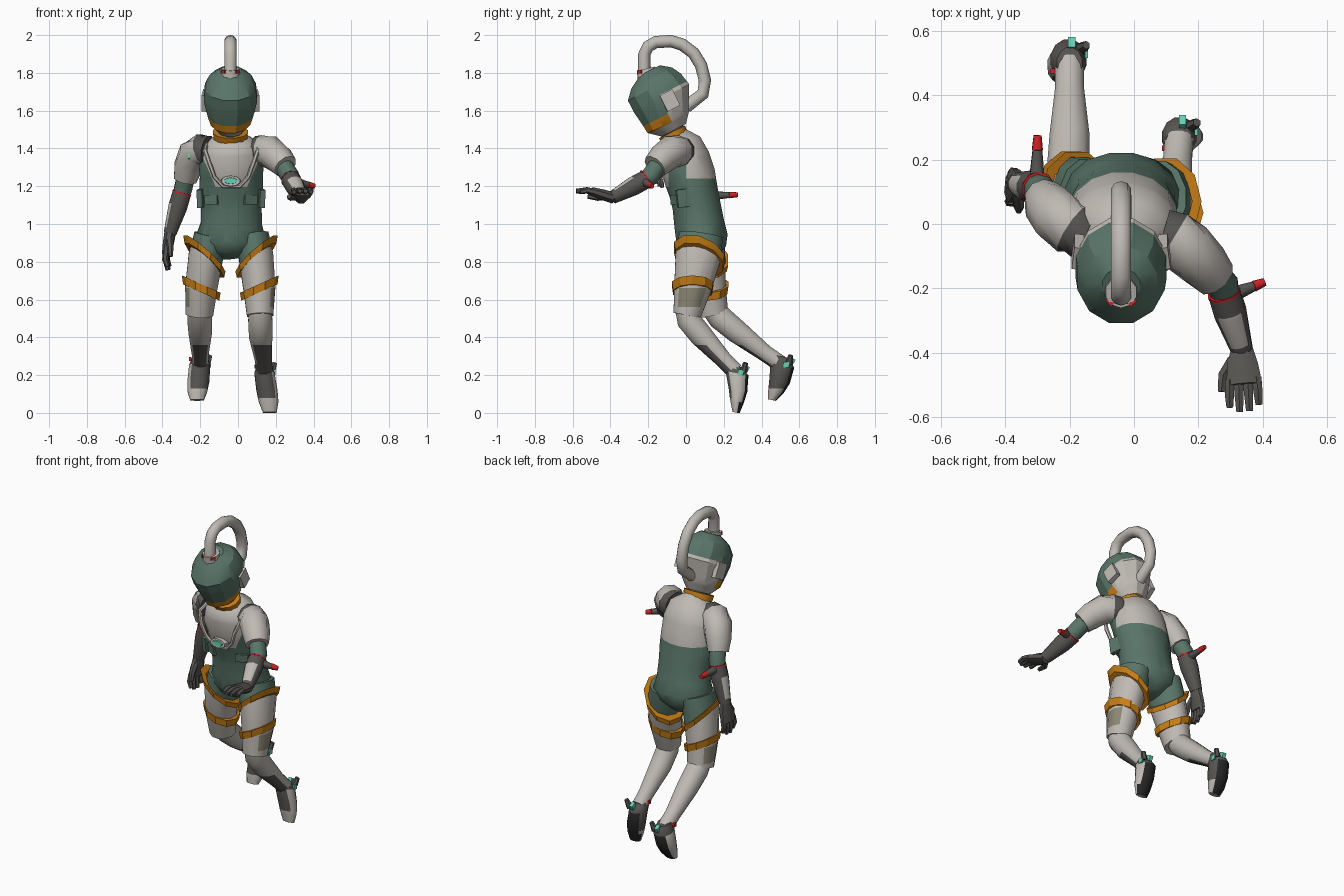
import bpy, bmesh, math
from mathutils import Vector, Matrix

if "Cube" in bpy.data.objects:
    bpy.data.objects.remove(bpy.data.objects["Cube"])

COLORS = {
    "green": (0.1, 0.178, 0.14), "light_grey": (0.52, 0.49, 0.45),
    "dark_grey": (0.095, 0.09, 0.083), "orange": (0.58, 0.21, 0.008),
    "red": (0.62, 0.015, 0.02), "teal": (0.13, 0.64, 0.46),
    "tan": (0.26, 0.245, 0.18), "black": (0.02, 0.02, 0.02)}
MATS = {}
for n, c in COLORS.items():
    MATS[n] = bpy.data.materials.new(n)
    MATS[n].diffuse_color = (*c, 1)
NAMES = list(COLORS)
G, L, D, O, R, T, TAN, B = NAMES


def finish(name, bm, cuts=(), rule=None, mat=None, matrix=None, angle=50):
    """Cut colour borders, colour faces, make the object."""
    bmesh.ops.recalc_face_normals(bm, faces=bm.faces[:])
    for pt, no in cuts:
        geom = bm.verts[:] + bm.edges[:] + bm.faces[:]
        bmesh.ops.bisect_plane(bm, geom=geom, plane_co=pt, plane_no=no, dist=1e-4)
    bm.normal_update()
    used = []
    for f in bm.faces:
        m = rule(f.calc_center_median(), f.normal) if rule else mat or NAMES[f.material_index]
        if m not in used:
            used.append(m)
        f.material_index = used.index(m)
    me = bpy.data.meshes.new(name)
    bm.to_mesh(me)
    bm.free()
    for m in used:
        me.materials.append(MATS[m])
    if matrix:
        me.transform(matrix)
    me.shade_smooth()
    me.set_sharp_from_angle(angle=math.radians(angle))
    ob = bpy.data.objects.new(name, me)
    bpy.context.collection.objects.link(ob)
    return ob


def loft(name, rings, mats=L, sides=12, axis=None, ref=(1, 0, 0), **kw):
    """Skin rings (x, y, z, half width, half depth) along their path."""
    bm = bmesh.new()
    pts = [Vector(r[:3]) for r in rings]
    loops = []
    for i, r in enumerate(rings):
        t = Vector(axis) if axis else pts[min(i + 1, len(pts) - 1)] - pts[max(i - 1, 0)]
        t.normalize()
        u = Vector(ref)
        u = (u - t * u.dot(t)).normalized()
        v = t.cross(u)
        loops.append([bm.verts.new(pts[i] + u * r[3] * math.cos(a) + v * r[-1] * math.sin(a))
                      for a in (math.tau * (k + .5) / sides for k in range(sides))])
    seg = [mats] * (len(rings) - 1) if isinstance(mats, str) else mats
    for i, m in enumerate(seg):
        for k in range(sides):
            j = (k + 1) % sides
            f = bm.faces.new((loops[i][k], loops[i][j], loops[i + 1][j], loops[i + 1][k]))
            f.material_index = NAMES.index(m)
    for lp, m in ((loops[0], seg[0]), (loops[-1], seg[-1])):
        bm.faces.new(lp).material_index = NAMES.index(m)
    return finish(name, bm, **kw)


def box(name, loc, size, mat, rx=0, rz=0, matrix=None):
    bm = bmesh.new()
    m = Matrix.Translation(loc) @ Matrix.Rotation(rz, 4, 'Z') @ Matrix.Rotation(rx, 4, 'X')
    bmesh.ops.create_cube(bm, size=1, matrix=m @ Matrix.Diagonal((*size, 1)))
    return finish(name, bm, mat=mat, matrix=matrix)


def band(name, c, a, b, sx, sy, h=.036, sides=10):
    """Sloping strap around a thigh."""
    bm = bmesh.new()
    rows = []
    for k in range(sides):
        ang = math.tau * k / sides
        row = []
        for s, dz in ((1.08, -h / 2), (1.15, h / 2), (.85, h / 2), (.85, -h / 2)):
            x, y = a * s * math.cos(ang), b * s * math.sin(ang)
            row.append(bm.verts.new((c[0] + x, c[1] + y, c[2] + sx * x + sy * y + dz)))
        rows.append(row)
    for k in range(sides):
        p, q = rows[k], rows[(k + 1) % sides]
        for i in range(4):
            j = (i + 1) % 4
            bm.faces.new((p[i], q[i], q[j], p[j]))
    return finish(name, bm, mat=O, angle=30)


# Torso: green body, pale yoke on the back and bib on the front
def torso_rule(c, n):
    if c.y > .0:
        return L if c.z > 1.24 else G
    inside = abs(c.x + .035) < .08 + .44 * (c.z - 1.19)
    return L if c.z > 1.36 or (c.z > 1.195 and inside) else G


loft("torso", [(-.035, .1, .82, .05, .06), (-.04, .095, .865, .14, .12), (-.04, .085, .92, .19, .14),
               (-.035, .07, 1.0, .165, .135), (-.035, .055, 1.1, .163, .13), (-.037, .04, 1.17, .172, .132),
               (-.035, .02, 1.25, .17, .14), (-.035, -.01, 1.34, .175, .14), (-.035, -.035, 1.42, .15, .12),
               (-.038, -.06, 1.47, .07, .07)], sides=16, rule=torso_rule,
     cuts=[((0, 0, z), (0, 0, 1)) for z in (1.195, 1.24, 1.36)] + [((0, 0, 0), (0, 1, 0))] +
          [((-.035 + s * .08, 0, 1.19), (s * .16, 0, -.07)) for s in (-1, 1)])
loft("bib_rim", [(-.165, -.03, 1.43, .01), (-.175, -.13, 1.39, .012), (-.15, -.15, 1.32, .012),
                 (-.125, -.138, 1.25, .011), (-.08, -.128, 1.2, .011), (.01, -.128, 1.2, .011),
                 (.055, -.138, 1.25, .011), (.08, -.15, 1.32, .012), (.105, -.13, 1.39, .012),
                 (.095, -.03, 1.43, .01)], L, 6, ref=(0, 1, .1))
loft("back_collar_rim", [(-.165, -.04, 1.43, .012), (-.12, .05, 1.43, .012), (.05, .05, 1.43, .012),
                         (.095, -.04, 1.43, .012)], L, 6, ref=(0, 0, 1))
loft("chest_badge", [(-.038, -.115, 1.225, .055, .032), (-.038, -.15, 1.228, .05, .028)], L, 10)
loft("badge_light", [(-.038, -.148, 1.228, .036, .018), (-.038, -.156, 1.228, .034, .016)], T, 10)
for s in (-1, 1):
    box("side_pouch", (-.037 + s * .153, .01, 1.14), (.028, .12, .095), G, rx=.12, rz=s * .25)
    box("front_pouch", (-.037 + s * .1, -.052, 1.13), (.075, .03, .05), G, rx=.1, rz=s * .5)

# Neck and orange collar
loft("neck", [(-.04, -.055, 1.42, .065), (-.04, -.085, 1.55, .065)], D)
loft("neck_collar", [(-.04, -.058, 1.455, .092, .074), (-.04, -.074, 1.488, .095, .08)], O)

# Helmet, built upright and then tipped forward
HEAD = Matrix.Translation((-.04, -.14, 1.66)) @ Matrix.Rotation(.47, 4, 'X')


def helmet_rule(c, n):
    if c.z > .02:
        return G
    if c.y > .005 or c.z < -.138:
        return L
    return O if c.z < -.088 else G


loft("helmet", [(0, -.008, -.18, .07, .075), (0, -.015, -.13, .108, .127), (0, -.006, -.085, .124, .14),
                (0, .012, 0, .146, .17),
                (0, .005, .07, .14, .163), (0, .015, .12, .115, .125), (0, .025, .16, .06, .06)],
     axis=(0, 0, 1), rule=helmet_rule, matrix=HEAD, angle=25,
     cuts=[((0, 0, z), (0, 0, 1)) for z in (.02, -.088, -.138)] + [((0, .005, 0), (0, 1, 0))])
for s in (-1, 1):
    box("ear_pad", (s * .134, .045, -.03), (.03, .075, .095), L, matrix=HEAD, rz=s * .12)

# Breathing tube over the head
loft("tube", [(-.04, -.22, 1.77, .034), (-.04, -.22, 1.9, .033), (-.04, -.2, 1.94, .033),
              (-.04, -.16, 1.963, .033), (-.04, -.08, 1.968, .033), (-.04, -.02, 1.95, .033),
              (-.04, .04, 1.905, .033), (-.04, .08, 1.84, .033), (-.04, .1, 1.76, .033),
              (-.04, .09, 1.69, .033), (-.04, .0, 1.62, .034)], L, 10)
loft("tube_socket", [(-.04, -.2, 1.77, .056), (-.04, -.212, 1.822, .05)], L, 10)
for k in range(4):
    a = math.pi / 4 + k * math.pi / 2
    box("socket_clip", (-.04 + .05 * math.cos(a), -.208 + .05 * math.sin(a), 1.806), (.012, .025, .018), R, rz=a)


# Arms
def hand(wrist, d, side, thumb):
    """Palm, four bent fingers and a thumb."""
    w, d, side = Vector(wrist), Vector(d).normalized(), Vector(side).normalized()
    bend = d.cross(side).normalized()
    if bend.z > 0 or (abs(bend.z) < .3 and bend.x < 0):
        bend = -bend
    p = lambda a, b, c=0: tuple(w + d * a + side * b + bend * c)
    loft("palm", [(*p(-.01, 0), .034, .032), (*p(.05, 0), .052, .03), (*p(.115, .003), .06, .024)],
         D, 8, ref=side)
    for i in range(4):
        b = -.042 + i * .028
        e = .155 + .018 * (i in (1, 2))
        loft("finger", [(*p(.095, b), .017), (*p(.14, b * 1.06, .002), .0165), (*p(e + .02, b * 1.08, .022), .012)],
             D, 6, ref=side)
    loft("thumb", [(*p(.03, thumb * .03, .005), .02), (*p(.07, thumb * .062, .02), .018),
                   (*p(.12, thumb * .07, .03), .012)], D, 6, ref=side)


def arm(sleeve, elbow, cuff, wrist, out, up):
    cuff, wrist, out, up = Vector(cuff), Vector(wrist), Vector(out), Vector(up)
    d = wrist - cuff
    loft("sleeve", sleeve, [D, L, L, L], 10)
    loft("upper_arm", [(*sleeve[-2][:3], .05), (*elbow, .05), (*cuff.lerp(wrist, .1), .045)], G, 10)
    loft("cuff_ring", [(*cuff.lerp(wrist, -.02), .053), (*cuff.lerp(wrist, .02), .053)], R, 10)

    # Dark forearm with a pale stripe on the back of it
    def rule(c, n):
        t = (c - cuff).dot(d) / d.length_squared
        return L if .3 < t < .88 and n.dot(up) > .72 else D
    loft("forearm", [(*cuff, .051), (*cuff.lerp(wrist, .35), .052), (*wrist, .035)], D, 12, rule=rule,
         cuts=[(cuff.lerp(wrist, t), d) for t in (.3, .88)])
    s = cuff.lerp(wrist, .06) + out * .2
    e = cuff + out
    loft("spike", [(*s, .025), (*s.lerp(e, .65), .016), (*s.lerp(e, .66), .018), (*e, .013)],
         [D, R, R], 8, ref=(.1, .2, 1))


arm([(.09, -.03, 1.385, .08), (.125, -.04, 1.385, .085), (.165, -.075, 1.385, .087), (.215, -.125, 1.345, .08),
     (.25, -.165, 1.305, .068)], (.277, -.19, 1.25), (.28, -.215, 1.235), (.335, -.39, 1.14),
    (.125, .035, -.035), (.1, -.35, .93))
hand((.335, -.39, 1.14), (.04, -1, .3), (1, .1, 0), -1)
arm([(-.16, -.03, 1.39, .08), (-.19, -.015, 1.395, .085), (-.235, .02, 1.37, .085), (-.265, .055, 1.3, .077),
     (-.28, .08, 1.235, .063)], (-.29, .105, 1.19), (-.297, .11, 1.165), (-.36, .125, .95),
    (-.002, .165, -.01), (-1, 0, .25))
hand((-.36, .125, .95), (-.17, -.08, -1), (.1, 1, 0), -1)
box("shoulder_light", (-.248, -.052, 1.365), (.03, .012, .04), T, rx=-.1, rz=-.2)


# Legs
def leg(s, thigh, shin, boot, strap1, strap2, toe_z):
    sx = s * .85
    no = (-sx, .25, 1)
    p0 = Vector(strap1)

    def rule(c, n):
        if (c - p0).dot(Vector(no)) > 0:
            return G
        return TAN if n.x * s > .8 and .56 < c.z < .66 else L
    loft("thigh", thigh, rule=rule, cuts=[(strap1, no)] + [((0, 0, z), (0, 0, 1)) for z in (.56, .66)])
    band("hip_strap", strap1, .097, .122, sx, -.25)
    band("thigh_strap", strap2, .089, .1, s * .45, 0, .044)
    loft("shin", shin, sides=12, cuts=[((0, 0, .36), (0, 0, 1))],
         rule=lambda c, n: D if c.z < .36 and n.y < -.3 else L)
    sole = Vector((0, .9, -.35))
    x, y, z, a, b = boot[1]

    # Boot: black sole, pale toe cap and outer side panel
    def boot_rule(c, n):
        if n.dot(sole) > .62 and c.z < z:
            return B
        return L if c.z < toe_z or (n.x * s > .75 and c.z < z - .02) else D
    loft("boot", boot, sides=12, axis=(0, .2, 1), rule=boot_rule, cuts=[((0, 0, toe_z), (0, 0, 1))])
    box("heel_light", (x + .01, y + b * .72, z + .026), (.022, .035, .03), T, rx=-.5)
    box("side_light", (x + a * .96, y + .02, z + .005), (.01, .03, .03), T)
    loft("heel_spur", [(x + .04, y + .035, z + .01, .02), (x + .055, y + .045, z + .055, .013)], D, 6)
    box("boot_tab", (x - a * .85, y - .035, z + .035), (.014, .016, .022), R)


leg(-1, [(-.145, .085, .94, .09, .12), (-.17, .09, .83, .095, .122), (-.195, .115, .66, .088, .1),
         (-.205, .145, .52, .076, .082)],
    [(-.205, .14, .56, .064), (-.203, .18, .505, .068), (-.2, .27, .43, .064), (-.2, .42, .315, .046),
     (-.2, .5, .26, .046)],
    [(-.2, .5, .3, .04, .05), (-.203, .51, .25, .058, .066), (-.21, .495, .165, .06, .057),
     (-.215, .475, .11, .053, .042), (-.217, .455, .068, .038, .022)], (-.178, .09, .825), (-.195, .115, .66), .13)
leg(1, [(.075, .08, .94, .09, .12), (.095, .065, .83, .095, .125), (.113, .035, .66, .088, .102),
        (.117, .005, .515, .072, .075)],
    [(.117, .0, .56, .062), (.118, .015, .49, .066), (.12, .08, .41, .064), (.135, .2, .28, .046),
     (.14, .26, .22, .046)],
    [(.138, .255, .25, .04, .045), (.14, .27, .21, .055, .064), (.153, .275, .12, .058, .052),
     (.162, .27, .06, .054, .038), (.168, .265, .002, .038, .02)], (.098, .07, .825), (.113, .035, .66), .08)

for m in bpy.data.materials:
    if m.users and not m.is_grease_pencil:
        m.use_nodes = True
        m.node_tree.nodes["Principled BSDF"].inputs["Base Color"].default_value = m.diffuse_color
